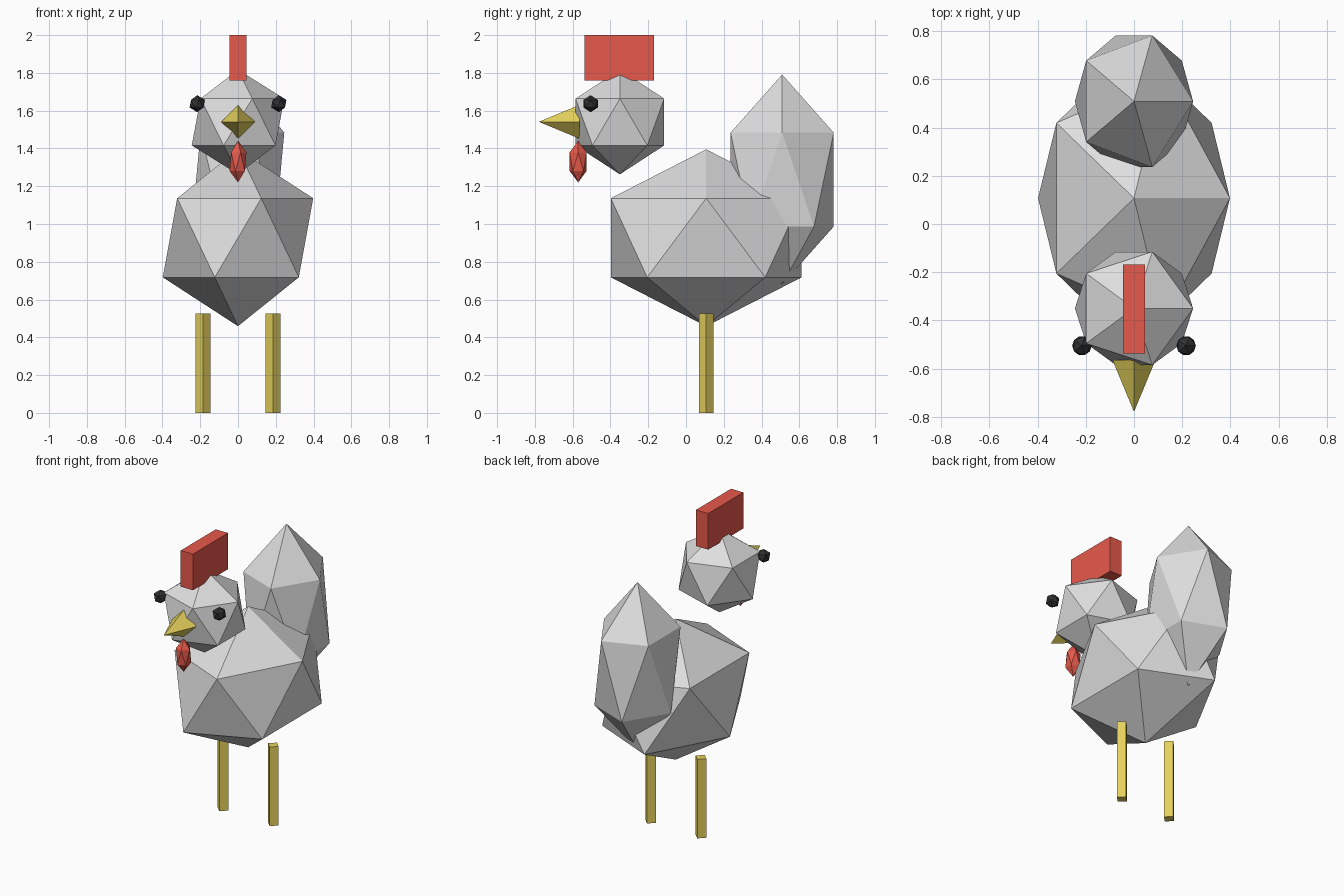
import bpy
import math

cube = bpy.data.objects.get("Cube")
if cube:
    bpy.data.objects.remove(cube, do_unlink=True)


def make_material(name, r, g, b):
    mat = bpy.data.materials.new(name)
    mat.use_nodes = True
    mat.diffuse_color = (r, g, b, 1)
    for node in mat.node_tree.nodes:
        if node.type == "BSDF_PRINCIPLED":
            node.inputs["Base Color"].default_value = (r, g, b, 1)
    return mat


white = make_material("white feathers", 0.73, 0.73, 0.73)
red = make_material("red skin", 0.8, 0.1, 0.07)
yellow = make_material("yellow horn", 0.79, 0.65, 0.11)
black = make_material("black eye", 0.03, 0.03, 0.03)


def finish(name, mat, scale=(1, 1, 1)):
    obj = bpy.context.object
    obj.name = name
    obj.scale = scale
    obj.data.materials.append(mat)
    return obj


def gem(name, mat, location, radii):
    """Flat-shaded twenty-sided ball stretched to the given radii."""
    bpy.ops.mesh.primitive_ico_sphere_add(subdivisions=1, radius=1, location=location)
    return finish(name, mat, radii)


# Feathered masses
gem("body", white, (0, 0.107, 0.927), (0.445, 0.594, 0.468))
gem("head", white, (0, -0.35, 1.54), (0.274, 0.276, 0.277))
gem("tail", white, (0, 0.509, 1.235), (0.274, 0.321, 0.556))

# Wattle under the beak
gem("wattle", red, (0, -0.571, 1.33), (0.05, 0.053, 0.11))

# Comb on top of the head
bpy.ops.mesh.primitive_cube_add(size=1, location=(0, -0.353, 1.88))
finish("comb", red, (0.09, 0.368, 0.24))

# Four-sided beak pointing forward
bpy.ops.mesh.primitive_cone_add(vertices=4, radius1=0.089, radius2=0, depth=0.214,
                                location=(0, -0.672, 1.541),
                                rotation=(math.pi / 2, 0, 0))
finish("beak", yellow)

# Paired eyes and legs
for side, sign in (("left", 1), ("right", -1)):
    gem(side + "_eye", black, (sign * 0.216, -0.505, 1.637), (0.045, 0.045, 0.045))
    bpy.ops.mesh.primitive_cylinder_add(vertices=4, radius=0.039, depth=0.525,
                                        location=(sign * 0.185, 0.107, 0.2625))
    finish(side + "_leg", yellow)
